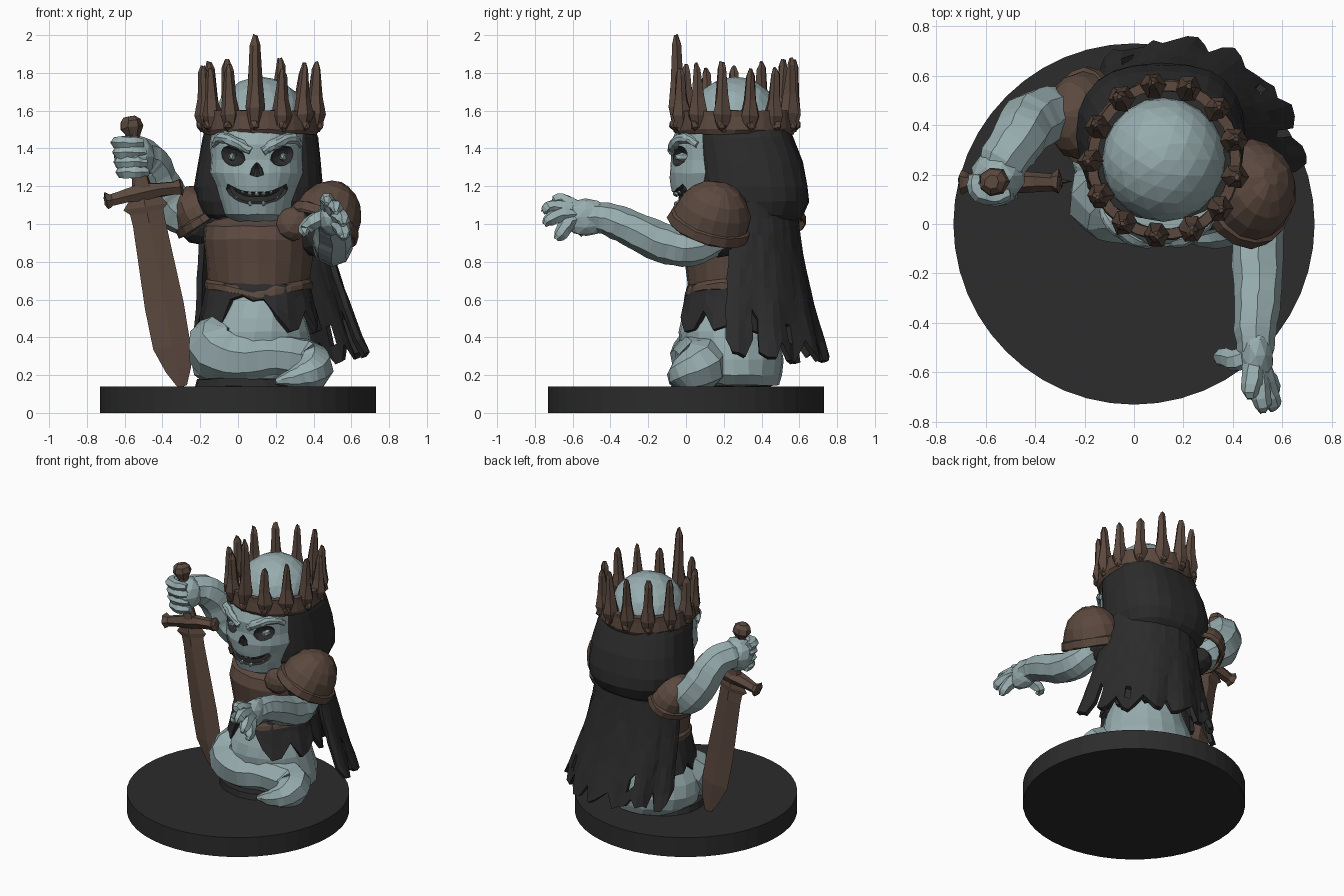
import bpy, bmesh, math, random
from math import sin, cos, pi, radians
from mathutils import Vector, Matrix

random.seed(4)
if "Cube" in bpy.data.objects:
    bpy.data.objects.remove(bpy.data.objects["Cube"])


def material(name, rgb):
    m = bpy.data.materials.new(name)
    m.use_nodes = True
    m.diffuse_color = (*rgb, 1)
    m.node_tree.nodes["Principled BSDF"].inputs["Base Color"].default_value = (*rgb, 1)
    return m


BONE = material("pale bone", (0.31, 0.415, 0.425))
RUST = material("rusty brown", (0.105, 0.066, 0.049))
DARK = material("charcoal", (0.025, 0.025, 0.025))


def add(name, mat, bm, jitter=0.0):
    """Turn a bmesh into a flat shaded object with a slightly rough surface."""
    for v in bm.verts:
        v.co += Vector([random.uniform(-jitter, jitter) for _ in range(3)])
    bmesh.ops.recalc_face_normals(bm, faces=bm.faces)
    me = bpy.data.meshes.new(name)
    bm.to_mesh(me)
    bm.free()
    ob = bpy.data.objects.new(name, me)
    me.materials.append(mat)
    bpy.context.collection.objects.link(ob)
    return ob


def loft(name, mat, sections, n=16, power=1.0, caps=(True, True), jitter=0.004, xf=None):
    """Stack of rings given as (z, centre x, centre y, radius x, radius y)."""
    bm = bmesh.new()
    rings = []
    for z, cx, cy, rx, ry in sections:
        ring = []
        for i in range(n):
            c, s = cos(2 * pi * i / n), sin(2 * pi * i / n)
            c, s = [math.copysign(abs(k) ** power, k) for k in (c, s)]
            ring.append(bm.verts.new((cx + rx * c, cy + ry * s, z)))
        rings.append(ring)
    for a, b in zip(rings, rings[1:]):
        for i in range(n):
            j = (i + 1) % n
            bm.faces.new((a[i], a[j], b[j], b[i]))
    for ring, closed in zip((rings[0], rings[-1]), caps):
        if closed:
            bm.faces.new(ring)
    if xf:
        bm.transform(xf)
    return add(name, mat, bm, jitter)


def blob(name, mat, loc, size, rot=(0, 0, 0), detail=2, jitter=0.003):
    bm = bmesh.new()
    bmesh.ops.create_icosphere(bm, subdivisions=detail, radius=1)
    turn = Matrix.Rotation(rot[2], 4, "Z") @ Matrix.Rotation(rot[1], 4, "Y") @ Matrix.Rotation(rot[0], 4, "X")
    bm.transform(Matrix.Translation(loc) @ turn @ Matrix.Diagonal((*size, 1)))
    return add(name, mat, bm, jitter)


def tube(name, mat, points, sides=2, steps=4, jitter=0.004, xf=None):
    """Round limb through points given as (x, y, z, radius)."""
    cu = bpy.data.curves.new(name, "CURVE")
    cu.dimensions = "3D"
    cu.bevel_depth, cu.bevel_resolution, cu.resolution_u = 1, sides, steps
    cu.use_fill_caps = True
    sp = cu.splines.new("BEZIER")
    sp.bezier_points.add(len(points) - 1)
    for p, (x, y, z, r) in zip(sp.bezier_points, points):
        p.co, p.radius = (x, y, z), r
        p.handle_left_type = p.handle_right_type = "AUTO"
    tmp = bpy.data.objects.new(name, cu)
    bpy.context.collection.objects.link(tmp)
    me = bpy.data.meshes.new_from_object(tmp.evaluated_get(bpy.context.evaluated_depsgraph_get()))
    bm = bmesh.new()
    bm.from_mesh(me)
    bpy.data.objects.remove(tmp)
    bpy.data.meshes.remove(me)
    bmesh.ops.remove_doubles(bm, verts=bm.verts, dist=0.0005)
    for f in bm.faces:
        f.material_index, f.smooth = 0, False
    if xf:
        bm.transform(xf)
    return add(name, mat, bm, jitter)


def thicken(ob, thickness, offset):
    mod = ob.modifiers.new("thickness", "SOLIDIFY")
    mod.thickness, mod.offset = thickness, offset


def ragged(name, shape, cols, rows, tear, every, holes=()):
    """Cloth sheet shape(u, v) with a torn lower edge."""
    bm = bmesh.new()
    grid = []
    for i in range(cols + 1):
        length = 1 - tear * (random.uniform(0.6, 1) if i % every == 0 else random.uniform(0, 0.4))
        grid.append([bm.verts.new(shape(i / cols, length * j / rows)) for j in range(rows + 1)])
    for i in range(cols):
        for j in range(rows):
            if (i, j) not in holes:
                bm.faces.new((grid[i][j], grid[i + 1][j], grid[i + 1][j + 1], grid[i][j + 1]))
    thicken(add(name, DARK, bm, 0.004), 0.03, 0)


# Base and the coiled lower body
loft("base", DARK, [(0, 0, 0, 0.73, 0.73), (0.14, 0, 0, 0.73, 0.73)], 48, jitter=0)
loft("coil_shadow", DARK, [(0.14, 0.06, 0.19, 0.29, 0.27), (0.18, 0.06, 0.18, 0.28, 0.25)], 20)
loft("lower_body", BONE, [(0.145, 0.1, 0.26, 0.26, 0.23), (0.2, 0.09, 0.25, 0.32, 0.26), (0.28, 0.08, 0.25, 0.33, 0.27),
                          (0.36, 0.08, 0.235, 0.315, 0.27), (0.43, 0.09, 0.225, 0.29, 0.265), (0.5, 0.1, 0.23, 0.255, 0.255),
                          (0.58, 0.11, 0.25, 0.22, 0.25), (0.66, 0.12, 0.26, 0.2, 0.22)], 20)
tube("tail", BONE, [(-0.03, 0.2, 0.45, 0.12), (-0.11, 0.1, 0.34, 0.165), (0.0, 0.06, 0.29, 0.145), (0.2, 0.06, 0.3, 0.12),
                    (0.37, 0.08, 0.25, 0.135), (0.38, 0.0, 0.215, 0.095), (0.31, -0.04, 0.19, 0.06), (0.2, -0.06, 0.165, 0.015)])

# Torso, breastplate with a pointed lower edge, and belt rim
loft("under_robe", DARK, [(0.6, 0.11, 0.27, 0.24, 0.22), (0.9, 0.11, 0.29, 0.29, 0.24), (1.1, 0.11, 0.3, 0.26, 0.2)])
plate = loft("breastplate", RUST, [(0.66, 0.11, 0.26, 0.285, 0.27), (0.69, 0.11, 0.26, 0.285, 0.265), (0.71, 0.11, 0.26, 0.27, 0.25),
                                   (0.8, 0.11, 0.26, 0.28, 0.265), (0.92, 0.11, 0.26, 0.295, 0.285), (0.99, 0.11, 0.26, 0.29, 0.26),
                                   (1.04, 0.11, 0.26, 0.22, 0.18)], 20)
for v in plate.data.vertices:
    if v.co.y < 0.2 and v.co.z < 0.75:
        v.co.z -= 0.05 * max(0, 1 - abs(v.co.x - 0.11) / 0.28)


def skirt_shape(u, v):
    # short at the front so that the body shows through
    v *= 0.35 if 0.66 < u < 0.77 else 1
    a = 2 * pi * u
    r = 0.26 + 0.06 * v + 0.012 * sin(9 * a) * v
    return (0.11 + r * cos(a), 0.27 + (r - 0.01) * sin(a), 0.68 - 0.27 * v)


def cape_shape(u, v):
    a, b = radians(-10 + 180 * u), radians(-5 + 160 * u)
    fold = 1 + 0.04 * sin(34 * u) * v
    squared = 0.72 if cos(b) < 0 else 1.12
    top = Vector((0.12 + 0.315 * cos(a), 0.28 + 0.29 * sin(a), 0))
    low = Vector((0.22 + 0.475 * fold * math.copysign(abs(cos(b)) ** squared, cos(b)),
                  0.24 + 0.5 * fold * math.copysign(abs(sin(b)) ** squared, sin(b)), 0))
    return top.lerp(low, v ** 1.4) + Vector((0, 0, 1.12 - 0.86 * v))


ragged("skirt", skirt_shape, 30, 3, 0.5, 3)
ragged("cape", cape_shape, 32, 9, 0.17, 4, holes=((4, 8), (4, 7), (9, 7), (23, 7)))

# Hood
loft("hood", DARK, [(1.0, 0.11, 0.36, 0.25, 0.21), (1.05, 0.11, 0.355, 0.3, 0.265), (1.12, 0.11, 0.355, 0.33, 0.295),
                    (1.2, 0.11, 0.35, 0.34, 0.295), (1.33, 0.115, 0.335, 0.325, 0.285), (1.46, 0.12, 0.3, 0.305, 0.27),
                    (1.53, 0.12, 0.28, 0.28, 0.26)], 24, power=0.78)

# Skull with carved eyes, nose and grin
blob("cranium", BONE, (0.12, 0.26, 1.53), (0.25, 0.25, 0.25), detail=3, jitter=0.002)
skull = loft("skull", BONE, [(1.015, 0.1, 0.15, 0.13, 0.12), (1.05, 0.1, 0.15, 0.175, 0.19), (1.13, 0.1, 0.15, 0.2, 0.215),
                             (1.2, 0.1, 0.15, 0.22, 0.23), (1.27, 0.1, 0.15, 0.25, 0.24), (1.34, 0.1, 0.15, 0.245, 0.23),
                             (1.42, 0.1, 0.15, 0.25, 0.235), (1.5, 0.11, 0.17, 0.25, 0.22)], 24, jitter=0.002)
skull.data.materials.append(DARK)
cutters = [tube("mouth_cutter", DARK, [(-0.05, 0.0, 1.2, 0.022), (-0.02, -0.035, 1.16, 0.033), (0.1, -0.075, 1.135, 0.038),
                                       (0.22, -0.035, 1.16, 0.033), (0.25, 0.0, 1.2, 0.022)], jitter=0)]
for s in (-1, 1):
    cutters.append(tube("nose_cutter", DARK, [(0.1, -0.09, 1.325, 0.01), (0.1 + 0.008 * s, -0.09, 1.29, 0.024),
                                              (0.1 + 0.018 * s, -0.09, 1.255, 0.022)], jitter=0))
    cutters.append(blob("eye_cutter", DARK, (0.105 + 0.14 * s, -0.05, 1.36), (0.08, 0.06, 0.053), (0, -0.3 * s, 0.5 * s), jitter=0))
for c in cutters:
    c.hide_render = True
    mod = skull.modifiers.new("carve", "BOOLEAN")
    mod.operation, mod.solver, mod.material_mode, mod.object = "DIFFERENCE", "EXACT", "TRANSFER", c
    bpy.context.view_layer.objects.active = skull
    bpy.ops.object.modifier_apply(modifier=mod.name)
    bpy.data.objects.remove(c)
for s in (-1, 1):
    blob("pupil", BONE, (0.105 + 0.135 * s, -0.02, 1.355), (0.022, 0.045, 0.024), detail=1, jitter=0)
    tube("brow", BONE, [(0.1 + 0.03 * s, -0.075, 1.385, 0.022), (0.1 + 0.1 * s, -0.06, 1.425, 0.03),
                        (0.1 + 0.19 * s, 0.0, 1.455, 0.028), (0.1 + 0.23 * s, 0.06, 1.42, 0.015)])
for i in range(-3, 4):
    x, lift = 0.036 * i, 0.0035 * i * i
    y = -0.05 + 0.006 * i * i
    blob("upper_tooth", BONE, (0.1 + x, y, 1.162 + lift), (0.014, 0.022, 0.02), detail=1, jitter=0.001)
    if i % 2:
        blob("lower_tooth", BONE, (0.1 + x, y, 1.105 + lift), (0.014, 0.022, 0.016), detail=1, jitter=0.001)

# Crown
CX, CY = 0.12, 0.26
thicken(loft("crown_band", RUST, [(1.475, CX, CY, 0.3, 0.31), (1.5, CX, CY, 0.315, 0.325), (1.57, CX, CY, 0.31, 0.32),
                                  (1.6, CX, CY, 0.31, 0.32)], 26, caps=(False, False)), 0.04, -1)
for i in range(13):
    a = -pi / 2 - 0.1 + 2 * pi * i / 13
    tip = 2.0 if i == 0 else 1.85 + random.uniform(-0.03, 0.03)
    rows = []
    for t, r in ((0, 0.03), (0.25, 0.055), (0.5, 0.036), (0.9, 0.024), (1, 0.01)):
        d = 0.29 + 0.015 * t
        rows.append((1.49 + (tip - 1.49) * t, CX + d * cos(a), CY + d * sin(a) * 1.03, r, r))
    loft("crown_spike", RUST, rows, 6, jitter=0.005)
    blob("crown_stud", RUST, (CX + 0.316 * cos(a), CY + 0.326 * sin(a), 1.525), (0.028, 0.028, 0.033), detail=1)


# Shoulder armour: open domes with a flared rim
def pauldron(name, loc, size, rot):
    xf = Matrix.Translation(loc) @ Matrix.Rotation(rot[1], 4, "Y") @ Matrix.Rotation(rot[0], 4, "X")
    rows = [(-0.2, 1.04), (-0.17, 1.08), (0.05, 1.06), (0.08, 0.98), (0.4, 0.92), (0.7, 0.74), (0.9, 0.48), (1.0, 0.18)]
    ob = loft(name, RUST, [(z * size[2], 0, 0, r * size[0], r * size[1]) for z, r in rows], 16, xf=xf, caps=(False, True))
    thicken(ob, 0.03, -1)


pauldron("left_pauldron", (0.46, 0.13, 1.01), (0.185, 0.21, 0.225), (-0.28, 0.45))
pauldron("right_pauldron", (-0.2, 0.435, 1.03), (0.14, 0.185, 0.18), (0, -0.55))
blob("left_sleeve", DARK, (0.43, 0.17, 0.94), (0.12, 0.14, 0.12))
blob("right_sleeve", DARK, (-0.2, 0.39, 0.98), (0.11, 0.13, 0.09))
blob("chest_strap", RUST, (0.29, 0.03, 1.0), (0.09, 0.06, 0.09))

# Left arm reaching forward with spread fingers
tube("left_arm", BONE, [(0.46, 0.16, 0.93, 0.09), (0.5, 0.02, 0.875, 0.1), (0.5, -0.12, 0.9, 0.105), (0.5, -0.3, 0.98, 0.095),
                        (0.49, -0.43, 1.03, 0.085), (0.49, -0.54, 1.04, 0.07)])
blob("left_palm", BONE, (0.495, -0.53, 1.035), (0.07, 0.13, 0.1))
for x, y, z in ((0.47, -0.7, 1.13), (0.52, -0.755, 1.085), (0.56, -0.75, 1.02), (0.56, -0.69, 0.945), (0.355, -0.565, 0.97)):
    mx, my, mz = 0.5 * (x + 0.49), 0.5 * (y - 0.54), 0.5 * (z + 1.04) + 0.02
    tube("left_finger", BONE, [(0.49, -0.5, 1.04, 0.045), (mx, my, mz, 0.045), (x, y + 0.025, z, 0.037), (x, y, z - 0.025, 0.015)], 1, 3)

# Right arm raised, fist around the hilt
tube("right_arm", BONE, [(-0.2, 0.41, 1.0, 0.09), (-0.33, 0.44, 1.08, 0.12), (-0.42, 0.41, 1.2, 0.122),
                         (-0.475, 0.33, 1.33, 0.108), (-0.53, 0.25, 1.36, 0.1), (-0.56, 0.2, 1.36, 0.07)])
blob("right_fist", BONE, (-0.55, 0.195, 1.355), (0.112, 0.105, 0.118))
for i in range(4):
    x, z = -0.545 - 0.009 * i, 1.275 + 0.052 * i
    tube("right_finger", BONE, [(x - 0.065, 0.2, z, 0.03), (x - 0.065, 0.14, z, 0.036), (x, 0.11, z, 0.036), (x + 0.07, 0.13, z, 0.025)], 1, 3)

# Sword, built upright around its guard and then tilted
TILT = Matrix.Translation((-0.5, 0.17, 1.16)) @ Matrix.Rotation(radians(-10.5), 4, "Y")
loft("sword_blade", RUST, [(-1.04, 0.015, 0, 0.025, 0.006), (-0.95, 0.012, 0, 0.07, 0.015), (-0.82, 0, 0, 0.1, 0.024), (-0.6, 0, 0, 0.103, 0.026),
                           (-0.16, 0, 0, 0.088, 0.03), (-0.1, 0, 0, 0.09, 0.03), (-0.07, 0, 0, 0.12, 0.03),
                           (0.0, 0, 0, 0.06, 0.03)], 4, jitter=0.003, xf=TILT)
tube("sword_guard", RUST, [(-0.21, 0, 0, 0.02), (-0.2, 0, 0, 0.05), (-0.17, 0, 0, 0.035), (0, 0, 0.01, 0.05),
                           (0.17, 0, 0, 0.035), (0.2, 0, 0, 0.05), (0.21, 0, 0, 0.02)], 1, 2, xf=TILT)
loft("sword_grip", RUST, [(0, 0, 0, 0.06, 0.04), (0.1, 0, 0, 0.04, 0.035), (0.34, 0, 0, 0.035, 0.035)], 8, xf=TILT)
loft("sword_pommel", RUST, [(0.31, 0, 0, 0.035, 0.035), (0.36, 0, 0, 0.062, 0.062), (0.395, 0, 0, 0.055, 0.055), (0.415, 0, 0, 0.03, 0.03)],
     7, xf=TILT)
